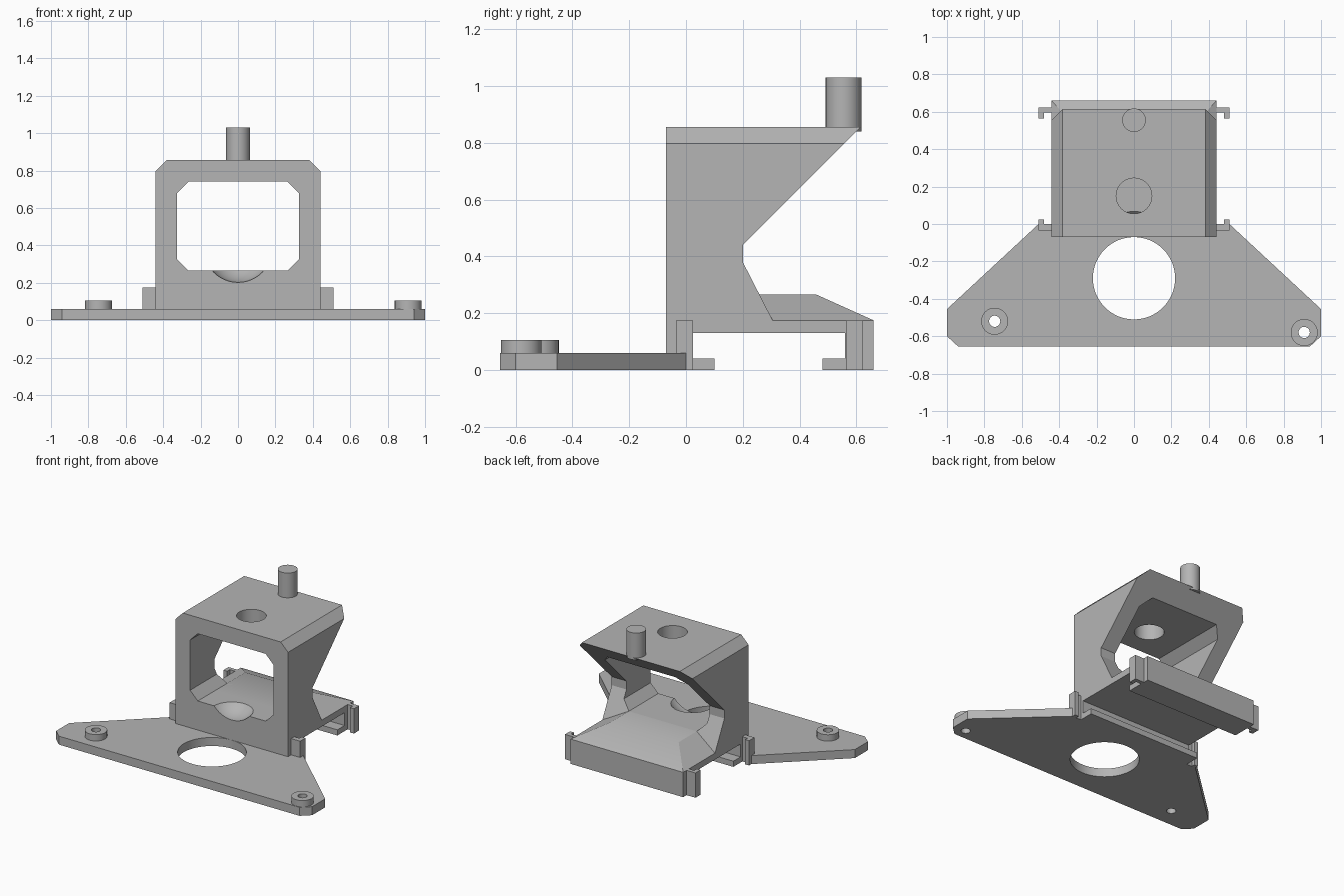
import bpy, bmesh, math
from mathutils import Vector

default = bpy.data.objects.get("Cube")
if default:
    bpy.data.objects.remove(default, do_unlink=True)

grey = bpy.data.materials.new("light grey plastic")
grey.use_nodes = True
grey.diffuse_color = (0.46, 0.46, 0.46, 1)
grey.node_tree.nodes["Principled BSDF"].inputs["Base Color"].default_value = (0.46, 0.46, 0.46, 1)


def finish(name, bm):
    bmesh.ops.recalc_face_normals(bm, faces=bm.faces[:])
    mesh = bpy.data.meshes.new(name)
    bm.to_mesh(mesh)
    bm.free()
    mesh.materials.append(grey)
    obj = bpy.data.objects.new(name, mesh)
    bpy.context.collection.objects.link(obj)
    return obj


def prism(name, outline, axis, low, high, chamfer=None):
    """Extrude a 2D outline along one axis; chamfer=(offset, edge test)."""
    def place(p, d):
        return {"X": (d, p[0], p[1]), "Y": (p[0], d, p[1]), "Z": (p[0], p[1], d)}[axis]
    bm = bmesh.new()
    face = bm.faces.new([bm.verts.new(place(p, low)) for p in outline])
    grown = bmesh.ops.extrude_face_region(bm, geom=[face])["geom"]
    shift = Vector(place((0, 0), high - low))
    bmesh.ops.translate(bm, vec=shift, verts=[v for v in grown if isinstance(v, bmesh.types.BMVert)])
    bmesh.ops.recalc_face_normals(bm, faces=bm.faces[:])
    if chamfer:
        edges = [e for e in bm.edges if chamfer[1](e)]
        bmesh.ops.bevel(bm, geom=edges, offset=chamfer[0], segments=1, affect="EDGES", profile=0.5)
    return finish(name, bm)


def box(name, x, y, z):
    return prism(name, [(x[0], y[0]), (x[1], y[0]), (x[1], y[1]), (x[0], y[1])], "Z", *z)


def cylinder(name, x, y, radius, low, high, sides=64):
    ring = [(x + radius * math.cos(math.tau * i / sides), y + radius * math.sin(math.tau * i / sides))
            for i in range(sides)]
    return prism(name, ring, "Z", low, high)


def cut(obj, cutter):
    mod = obj.modifiers.new("cut", "BOOLEAN")
    mod.operation = "DIFFERENCE"
    mod.solver = "EXACT"
    mod.object = cutter
    bpy.context.view_layer.objects.active = obj
    bpy.ops.object.modifier_apply(modifier=mod.name)
    bpy.data.objects.remove(cutter, do_unlink=True)


def mirrored(points):
    return points + [(-x, y) for x, y in reversed(points)]


# Base plate with the large round opening
plate = prism("base_plate", mirrored([(0.94, -0.655), (1, -0.6), (1, -0.455), (0.51, 0)]), "Z", 0, 0.06)
cut(plate, cylinder("plate_opening_cutter", 0, -0.29, 0.22, -0.1, 0.2))

# Screw bosses, drilled through the plate
for side, x, y in (("right", -0.745, -0.52), ("left", 0.91, -0.58)):
    boss = cylinder(side + "_boss", x, y, 0.072, 0.05, 0.105, 48)
    for part in (plate, boss):
        cut(part, cylinder("screw_hole_cutter", x, y, 0.03, -0.1, 0.2, 32))

# Hollow housing with chamfered roof
def roof_edge(e):
    a, b = (v.co for v in e.verts)
    on_top = min(a.z, b.z) > 0.85
    return on_top and (abs(a.x - b.x) < 0.01 or max(a.y, b.y) - min(a.y, b.y) > 0.1) and min(a.y, b.y) < 0

housing = prism("housing", [(-0.07, 0.13), (-0.07, 0.855), (0.615, 0.855), (0.2, 0.44),
                            (0.2, 0.38), (0.305, 0.175), (0.305, 0.13)],
                "X", -0.44, 0.44, (0.058, roof_edge))
window = mirrored([(0.265, 0.265), (0.325, 0.325), (0.325, 0.68), (0.265, 0.74)])
cut(housing, prism("window_cutter", window, "Y", -0.5, 1))
cut(housing, cylinder("roof_hole_cutter", 0, 0.15, 0.095, 0.6, 1))

# Rounded scoop in the sill of the window
bm = bmesh.new()
bmesh.ops.create_uvsphere(bm, u_segments=48, v_segments=32, radius=0.183)
bmesh.ops.translate(bm, vec=(0, -0.07, 0.385), verts=bm.verts[:])
cut(housing, finish("scoop_cutter", bm))

# Roof peg
cylinder("roof_peg", 0, 0.555, 0.063, 0.84, 1.03)

# Ramp sloping down to the back and the sides
bm = bmesh.new()
for x in (-1, 1):
    for y, half, z in ((0.12, 0.44, 0.175), (0.66, 0.44, 0.175), (0.12, 0.265, 0.265), (0.46, 0.265, 0.265)):
        bm.verts.new((x * half, y, z))
bmesh.ops.convex_hull(bm, input=bm.verts[:])
bmesh.ops.dissolve_limit(bm, angle_limit=0.01, verts=bm.verts[:], edges=bm.edges[:])
finish("ramp", bm)

# Slide channel under the housing: deck, two walls and inward lips
channel = [(-0.07, 0), (0.1, 0), (0.1, 0.04), (0.02, 0.04), (0.02, 0.13), (0.56, 0.13), (0.56, 0.04),
           (0.48, 0.04), (0.48, 0), (0.66, 0), (0.66, 0.175), (-0.07, 0.175)]
prism("slide_channel", channel, "X", -0.44, 0.44)

# Hooked corner clips
for side, s in (("right", -1), ("left", 1)):
    arm = sorted((s * 0.43, s * 0.51))
    tab = sorted((s * 0.48, s * 0.51))
    box(side + "_front_clip_arm", arm, (-0.035, 0), (0, 0.175))
    box(side + "_front_clip_tab", tab, (-0.035, 0.025), (0, 0.175))
    box(side + "_back_clip_arm", arm, (0.595, 0.622), (0, 0.175))
    box(side + "_back_clip_tab", tab, (0.565, 0.622), (0, 0.175))

# Smooth round walls, keep edges sharp
bpy.ops.object.select_all(action="DESELECT")
for obj in bpy.context.collection.objects:
    if obj.type == "MESH":
        obj.select_set(True)
        bpy.context.view_layer.objects.active = obj
bpy.ops.object.shade_smooth_by_angle(angle=math.radians(25))
